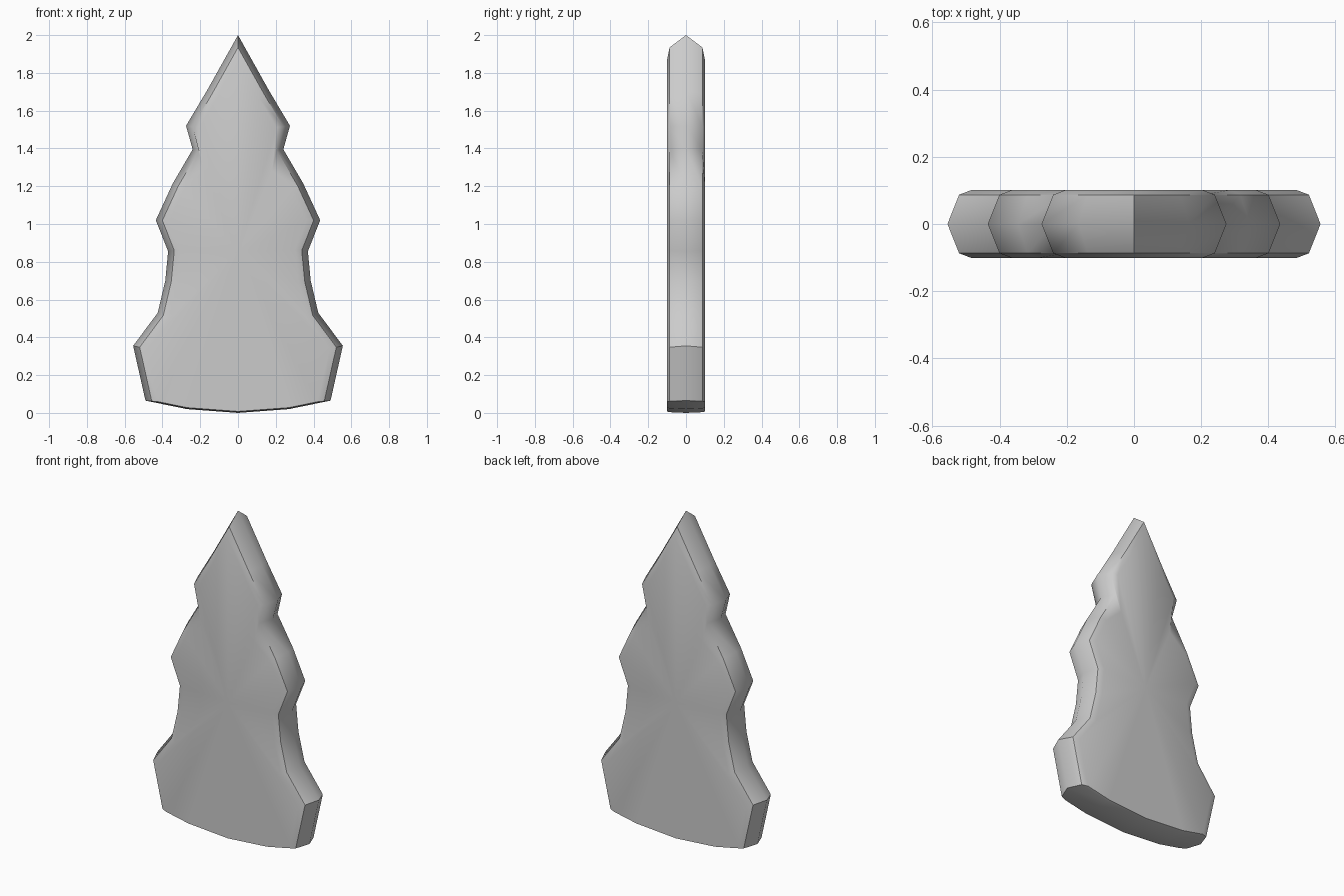
import bpy, bmesh
from mathutils import Vector

if "Cube" in bpy.data.objects:
    bpy.data.objects.remove(bpy.data.objects["Cube"])

# Right half of the outline, tip down to the base centre (x, z)
half = [(0, 2.0), (0.165, 1.705), (0.275, 1.52), (0.24, 1.395), (0.345, 1.215),
        (0.435, 1.02), (0.37, 0.855), (0.385, 0.70), (0.425, 0.53), (0.555, 0.355),
        (0.49, 0.065), (0.27, 0.02), (0, 0.0)]
outline = [Vector(p) for p in half] + [Vector((-x, z)) for x, z in half[-2:0:-1]]
count = len(outline)


def inset(dist):
    """Mitred inset of the outline; the base edge moves in only slightly."""
    result = []
    for i, p in enumerate(outline):
        lines = []
        for a, b in ((outline[i - 1], p), (p, outline[(i + 1) % count])):
            t = (b - a).normalized()
            n = Vector((t.y, -t.x))
            d = dist * (0.12 if max(a.y, b.y) < 0.1 else 1)
            lines.append((n, n.dot(p) + d))
        (n1, c1), (n2, c2) = lines
        det = n1.x * n2.y - n1.y * n2.x
        result.append(Vector(((c1 * n2.y - c2 * n1.y) / det,
                              (n1.x * c2 - n2.x * c1) / det)))
    return result


# Check the winding: inward normals for a clockwise outline
bevel, rim = inset(0.032), inset(0.066)
# Creases running down from the upper notches
rim[3] = Vector((0.18, 1.28))
rim[count - 3] = Vector((-0.18, 1.28))

# Slab with a bevelled edge: stacked rings from front to back
bm = bmesh.new()
rings = []
for y, pts in ((-0.101, rim), (-0.087, bevel), (0, outline), (0.087, bevel), (0.101, rim)):
    rings.append([bm.verts.new((p.x, y, p.y)) for p in pts])
for r0, r1 in zip(rings, rings[1:]):
    for i in range(count):
        j = (i + 1) % count
        bm.faces.new((r0[i], r0[j], r1[j], r1[i]))

# Front and back faces fan out from the middle
for ring, y in ((rings[0], -0.101), (rings[-1], 0.101)):
    centre = bm.verts.new((0, y, 0.85))
    for i in range(count):
        bm.faces.new((centre, ring[i], ring[(i + 1) % count]))
bmesh.ops.recalc_face_normals(bm, faces=bm.faces)

mesh = bpy.data.meshes.new("stepped_blade")
bm.to_mesh(mesh)
bm.free()
blade = bpy.data.objects.new("stepped_blade", mesh)
bpy.context.collection.objects.link(blade)
bpy.context.view_layer.objects.active = blade
blade.select_set(True)
bpy.ops.object.shade_smooth_by_angle(angle=0.8)
